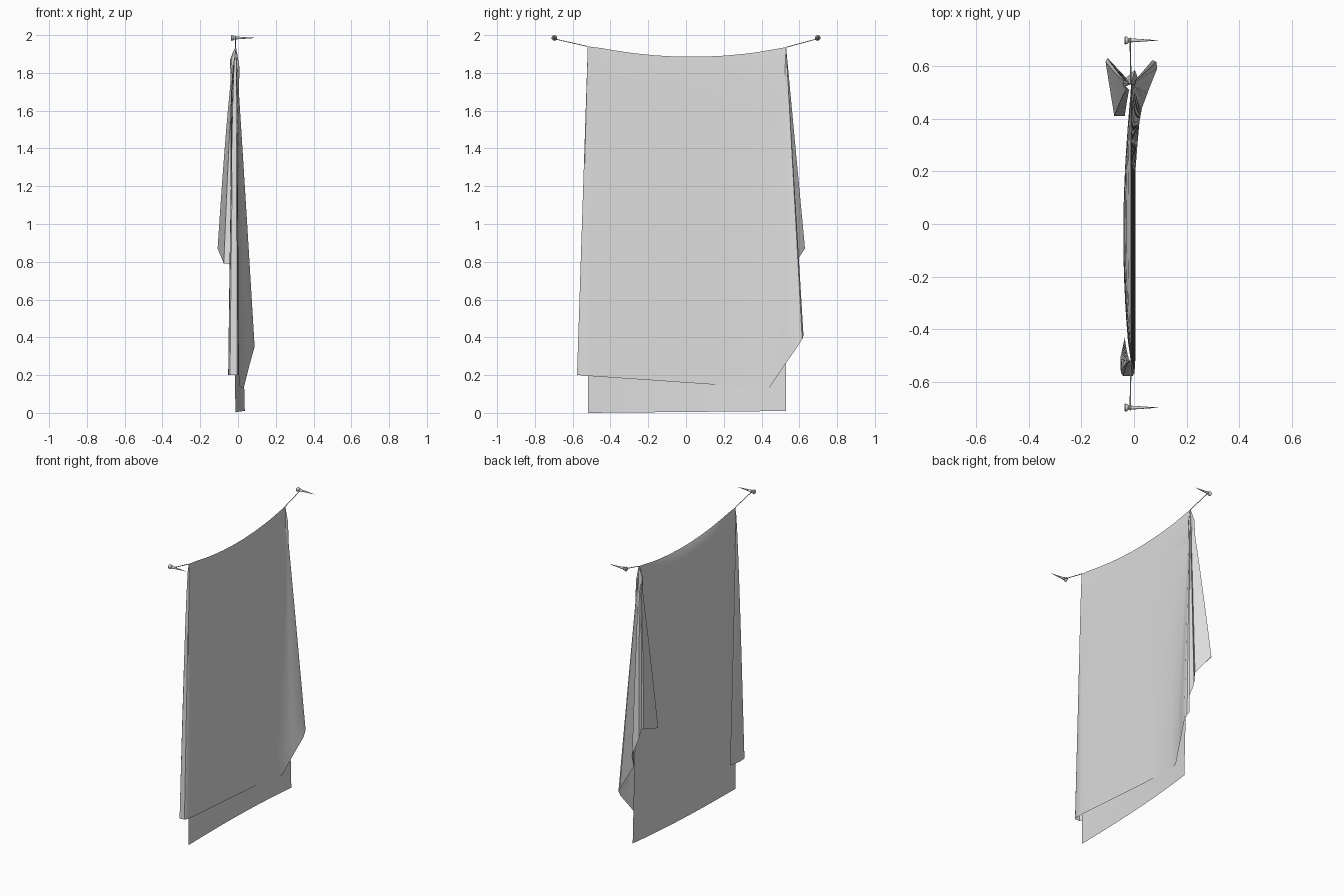
import bpy, bmesh, math
from mathutils import Vector

cube = bpy.data.objects.get("Cube")
if cube:
    bpy.data.objects.remove(cube, do_unlink=True)

COL = (0.72, 0.72, 0.72, 1)
mat = bpy.data.materials.new("plain grey")
mat.use_nodes = True
mat.diffuse_color = COL
mat.node_tree.nodes["Principled BSDF"].inputs["Base Color"].default_value = COL

ROWS = 16
RIDGE_X = -0.012


def finish(ob, angle):
    ob.data.materials.append(mat)
    bpy.ops.object.select_all(action='DESELECT')
    ob.select_set(True)
    bpy.context.view_layer.objects.active = ob
    bpy.ops.object.shade_smooth_by_angle(angle=math.radians(angle))


def grid_object(name, columns, closed=False, angle=40):
    """Skin a list of equally long point columns."""
    bm = bmesh.new()
    cols = [[bm.verts.new(p) for p in c] for c in columns]
    pairs = list(zip(cols, cols[1:]))
    if closed:
        pairs.append((cols[-1], cols[0]))
    for a, b in pairs:
        for i in range(len(a) - 1):
            bm.faces.new((a[i], b[i], b[i + 1], a[i + 1]))
    bmesh.ops.remove_doubles(bm, verts=bm.verts, dist=0.0001)
    bmesh.ops.recalc_face_normals(bm, faces=bm.faces)
    me = bpy.data.meshes.new(name)
    bm.to_mesh(me)
    bm.free()
    ob = bpy.data.objects.new(name, me)
    bpy.context.collection.objects.link(ob)
    finish(ob, angle)
    return ob


def ridge(y):
    """Point on the sagging top edge."""
    y = max(-0.52, min(0.53, y))
    sag = 1.885 + 0.055 * min(1, abs((y - 0.03) / 0.52)) ** 2
    return Vector((RIDGE_X, y, sag))


def hang(bottom, power=1.0, bump=0.0):
    """Column of cloth from the ridge down to a hem point."""
    low = Vector(bottom)
    top = ridge(low.y if abs(low.y) < 0.4 else math.copysign(1, low.y))
    col = []
    for i in range(ROWS + 1):
        t = (i / ROWS) ** 1.3
        p = top.lerp(low, t)
        p.x = top.x + (low.x - top.x) * t ** power
        p.x += bump * math.exp(-((t - 0.07) / 0.05) ** 2)
        col.append(p)
    return col


# Outer panel with its edge wrapped round the front end
wrap = [(-0.035, -0.43, 0.2), (-0.052, -0.51, 0.2), (-0.05, -0.565, 0.2),
        (-0.042, -0.577, 0.2), (-0.005, -0.577, 0.2), (0.002, -0.565, 0.2)]
panel = [(0.006 + 0.024 * max(0, (y - 0.2) / 0.24) ** 2, y, 0.2 - 0.07 * (y + 0.58) / 1.02)
         for y in (-0.5, -0.39, -0.28, -0.16, -0.04, 0.08, 0.2, 0.3, 0.38, 0.44)]
corner = [(0.06, 0.52, 0.25), (0.088, 0.59, 0.35), (0.085, 0.615, 0.39)]
cols = [hang(p, 0.5) for p in wrap] + [hang(p, 0.6) for p in panel]
cols += [hang(p, 0.95, 0.012) for p in corner]
grid_object("outer_panel", cols)

# Gathered folds at the back end, running on from the outer panel corner
folds = [corner[-1], (0.07, 0.622, 0.41), (0.02, 0.54, 0.55), (0.003, 0.585, 0.65),
         (-0.03, 0.555, 0.76), (-0.1, 0.63, 0.87), (-0.108, 0.615, 0.87),
         (-0.075, 0.41, 0.79), (-0.035, 0.41, 0.79)]
grid_object("gathered_folds",
            [hang(p, 0.95 if p[0] > 0 else 0.72, 0.0 if p[0] > 0 else -0.018) for p in folds], angle=35)

# Inner panel hanging lowest
inner = []
for k in range(15):
    u = k / 14
    y = -0.52 + 1.05 * u
    top = ridge(y)
    col = []
    for i in range(ROWS + 1):
        t = (i / ROWS) ** 1.5
        p = top.lerp(Vector((-0.014 + 0.05 * u ** 2.5, y, 0.01 * u)), t)
        p.x -= 0.03 * math.sin(math.pi * t ** 0.5) * math.sin(math.pi * u) ** 0.7
        col.append(p)
    inner.append(col)
grid_object("inner_panel", inner)


# Nails: lathed about the x axis
NAIL = [(-0.037, 0), (-0.037, 0.012), (-0.033, 0.015), (-0.027, 0.014),
        (-0.02, 0.008), (0.02, 0.0055), (0.098, 0)]


def nail(name, y, z):
    cols = []
    for k in range(12):
        a = math.tau * k / 12
        cols.append([(x, y + r * math.cos(a), z + r * math.sin(a)) for x, r in NAIL])
    grid_object(name, cols, closed=True, angle=30)


# Cords: thin tubes from the cloth corners, looped over the nails
def cord(name, start, y, z):
    side = math.copysign(1, y)
    pts = [start, Vector((-0.014, y - side * 0.014, z - 0.008))]
    for k in range(9):
        a = math.pi + math.tau * k / 8
        pts.append(Vector((-0.014, y + side * 0.009 * math.cos(a), z + 0.009 * math.sin(a))))
    cu = bpy.data.curves.new(name, 'CURVE')
    cu.dimensions = '3D'
    cu.bevel_depth = 0.0025
    cu.bevel_resolution = 1
    sp = cu.splines.new('POLY')
    sp.points.add(len(pts) - 1)
    for sp_pt, p in zip(sp.points, pts):
        sp_pt.co = (*p, 1)
    ob = bpy.data.objects.new(name, cu)
    ob.data.materials.append(mat)
    bpy.context.collection.objects.link(ob)


for label, y in (("front", -0.697), ("back", 0.697)):
    nail(label + "_nail", y, 1.985)
    cord(label + "_cord", ridge(y), y, 1.985)
